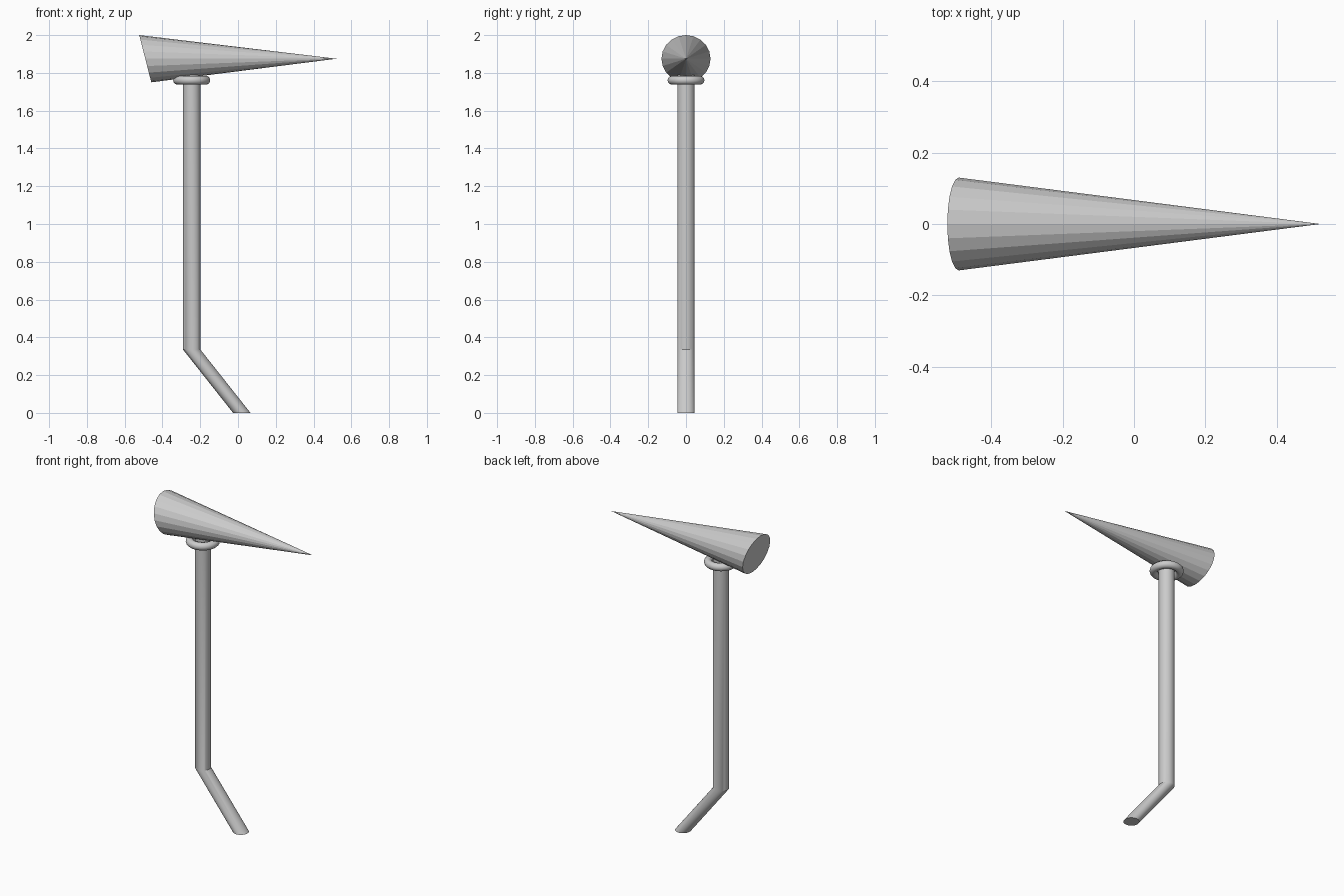
import bpy, bmesh
from math import sin, cos, pi, radians

if "Cube" in bpy.data.objects:
    bpy.data.objects.remove(bpy.data.objects["Cube"])


def loft(name, rings, sides, apex=None, smooth=False):
    """Skin rings given as (centre, u, v) vectors; cap the ends or close on an apex."""
    bm = bmesh.new()
    loops = []
    for c, u, v in rings:
        loops.append([bm.verts.new([c[k] + u[k] * cos(2 * pi * i / sides) + v[k] * sin(2 * pi * i / sides)
                                    for k in range(3)]) for i in range(sides)])
    bm.faces.new(loops[0])
    for a, b in zip(loops, loops[1:]):
        for i in range(sides):
            j = (i + 1) % sides
            bm.faces.new((a[i], a[j], b[j], b[i]))
    last = loops[-1]
    if apex:
        tip = bm.verts.new(apex)
        for i in range(sides):
            bm.faces.new((last[i], last[(i + 1) % sides], tip))
    else:
        bm.faces.new(last)
    bmesh.ops.recalc_face_normals(bm, faces=bm.faces)
    mesh = bpy.data.meshes.new(name)
    bm.to_mesh(mesh)
    bm.free()
    obj = bpy.data.objects.new(name, mesh)
    bpy.context.collection.objects.link(obj)
    if smooth:
        bpy.ops.object.select_all(action='DESELECT')
        obj.select_set(True)
        bpy.context.view_layer.objects.active = obj
        bpy.ops.object.shade_smooth_by_angle(angle=radians(30))
    return obj


# Pointed head: oblique faceted cone with a slanted base
loft("pointed_head", [((-0.491, 0, 1.875), (-0.032, 0, 0.125), (0, 0.13, 0))],
     20, apex=(0.522, 0, 1.875))

# Handle: upright pole with a slanted foot, horizontal cross-sections throughout
R = 0.046
path = [(0.02, 0.0), (-0.245, 0.335), (-0.245, 1.79)]
loft("handle", [((x, 0, z), (R, 0, 0), (0, R, 0)) for x, z in path], 32, smooth=True)

# Collar ring under the head
bpy.ops.mesh.primitive_torus_add(location=(-0.245, 0, 1.761), major_radius=0.0745, minor_radius=0.0235,
                                 major_segments=48, minor_segments=12)
bpy.context.object.name = "collar"
bpy.ops.object.shade_smooth()
